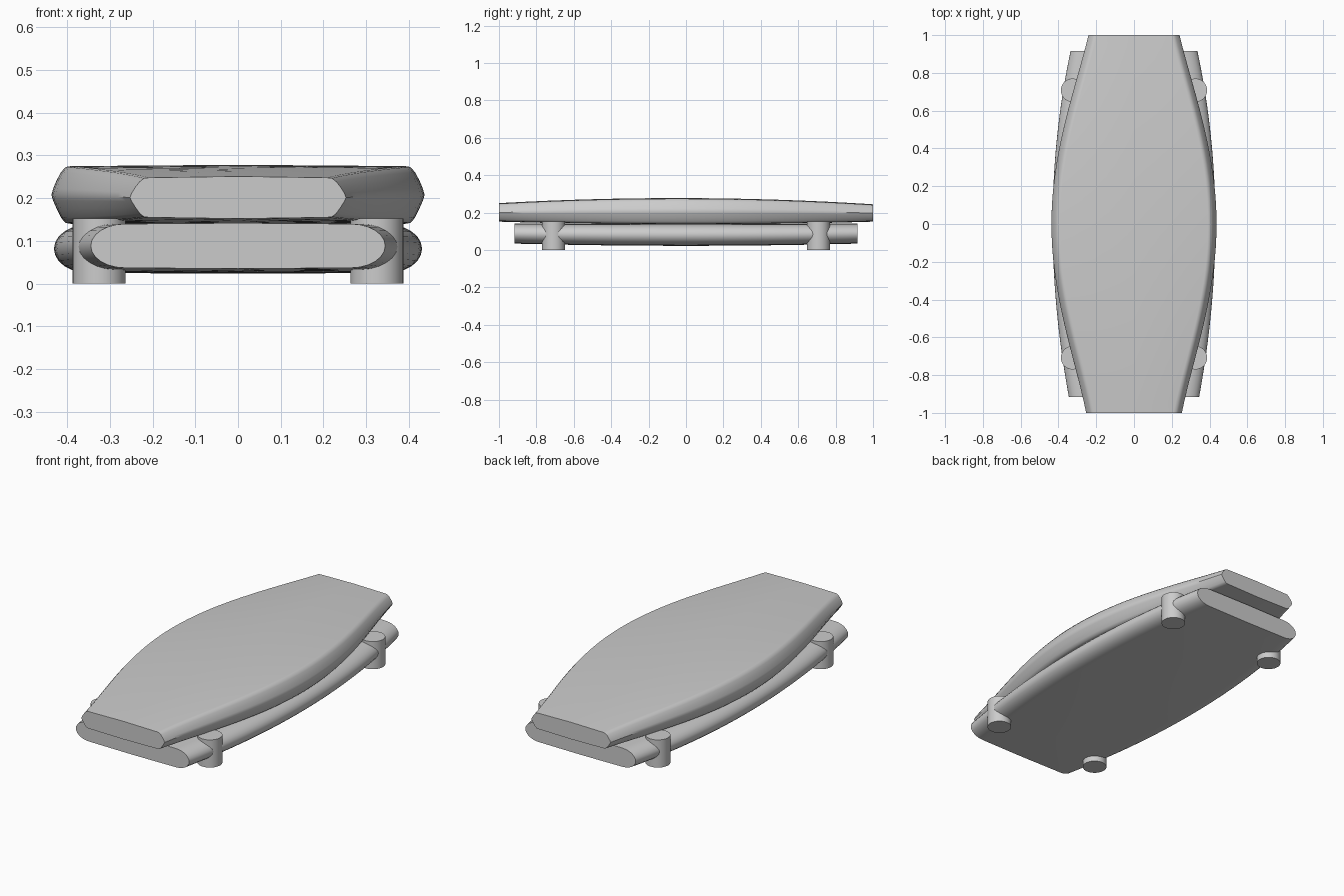
import bpy, bmesh
from math import cos, sin, pi

if "Cube" in bpy.data.objects:
    bpy.data.objects.remove(bpy.data.objects["Cube"])


def finish(name, bm, angle=40):
    bmesh.ops.recalc_face_normals(bm, faces=bm.faces[:])
    mesh = bpy.data.meshes.new(name)
    bm.to_mesh(mesh)
    bm.free()
    ob = bpy.data.objects.new(name, mesh)
    bpy.context.collection.objects.link(ob)
    bpy.ops.object.select_all(action='DESELECT')
    ob.select_set(True)
    bpy.context.view_layer.objects.active = ob
    bpy.ops.object.shade_smooth_by_angle(angle=angle * pi / 180)
    return ob


def slab(name, length, width, top, bottom, rim, crown, n=32):
    """Loft a rounded-edge section along y; rim = (inset, height -1..1) from top to bottom."""
    bm = bmesh.new()
    rings = []
    for i in range(n + 1):
        y = length * (2 * i / n - 1)
        w, zt, zb = width(y), top(y), bottom(y)
        mid, h = (zt + zb) / 2, (zt - zb) / 2
        side = [(w - inset, mid + h * f) for inset, f in rim]
        section = [(0, zt + crown)] + side + [(0, zb - crown)]
        section += [(-x, z) for x, z in reversed(side)]
        rings.append([bm.verts.new((x, y, z)) for x, z in section])
    m = len(rings[0])
    for a, b in zip(rings, rings[1:]):
        for j in range(m):
            k = (j + 1) % m
            bm.faces.new((a[j], a[k], b[k], b[j]))
    bm.faces.new(rings[0])
    bm.faces.new(rings[-1])
    return finish(name, bm)


# Upper deck: strongly tapered ends, gently arched top and bottom
slab("upper_deck", 1.0,
     lambda y: 0.437 - 0.267 * y**2 + 0.077 * y**4 - 0.006 * y**3,
     lambda y: 0.275 - 0.030 * y * y - 0.003 * y,
     lambda y: 0.140 + 0.015 * y * y,
     [(0.045, 1), (0.033, 0.97), (0.022, 0.78), (0.012, 0.5), (0.004, 0.22), (0, 0),
      (0.004, -0.2), (0.013, -0.5), (0.023, -0.8), (0.033, -0.97), (0.045, -1)], 0.003)

# Lower deck: shorter, wider at the ends, with an elliptical rim
angles = [pi / 2 - pi * k / 12 for k in range(13)]
slab("lower_deck", 0.917,
     lambda y: 0.431 - 0.108 * y * y - 0.006 * y**3,
     lambda y: 0.138 + 0.002 * y * y,
     lambda y: 0.025 + 0.014 * y * y,
     [(0.08 * (1 - cos(t)), sin(t)) for t in angles], 0.002)

# Four round legs supporting the upper deck
for sx, side in ((-1, "left"), (1, "right")):
    for sy, end in ((-1, "front"), (1, "back")):
        bpy.ops.mesh.primitive_cylinder_add(vertices=32, radius=0.062, depth=0.152,
                                            location=(sx * 0.325, sy * 0.708, 0.076))
        leg = bpy.context.object
        leg.name = f"{end}_{side}_leg"
        bpy.ops.object.shade_smooth_by_angle(angle=40 * pi / 180)
